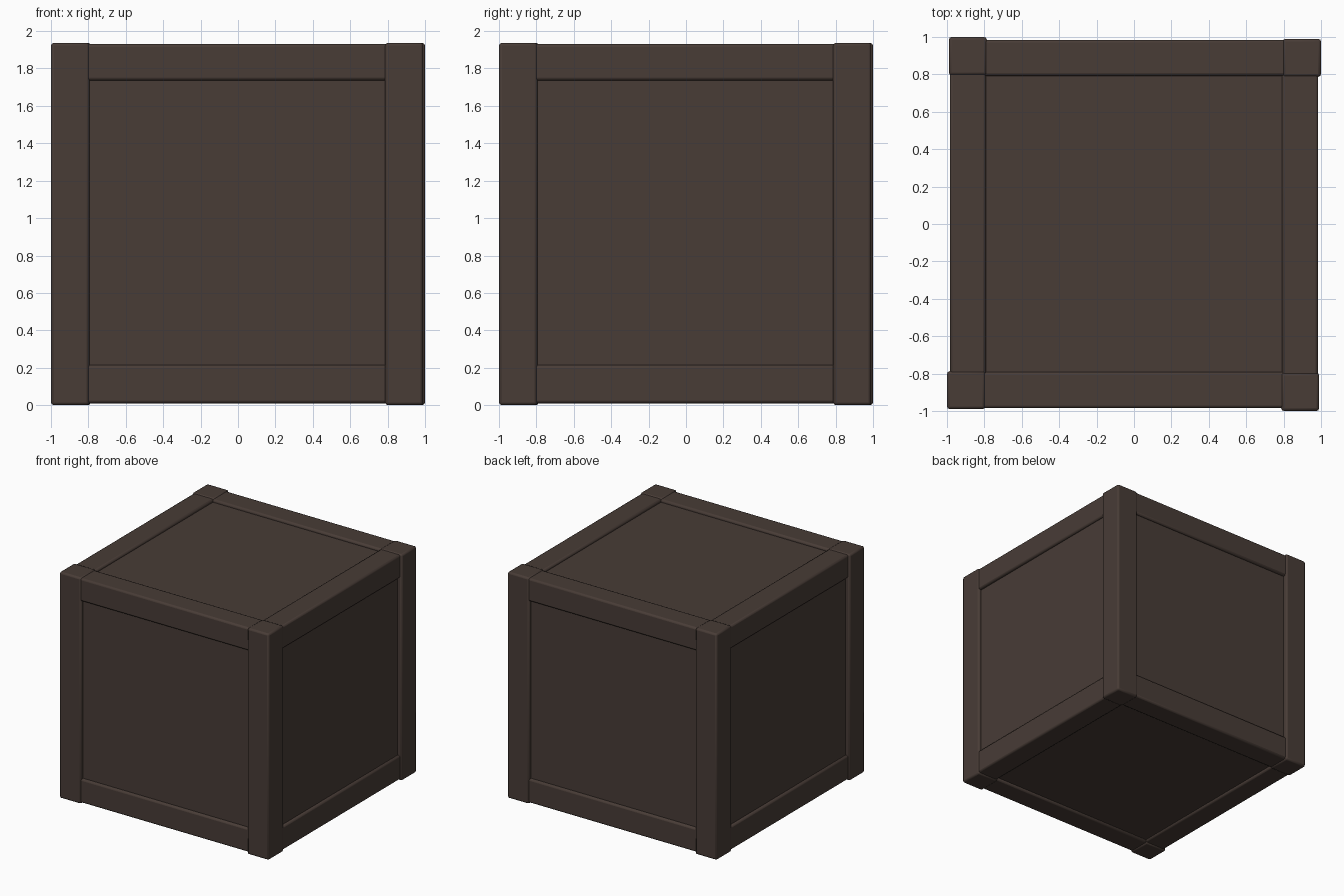
import bpy
import math
from mathutils import Matrix

if "Cube" in bpy.data.objects:
    bpy.data.objects.remove(bpy.data.objects["Cube"])

wood = bpy.data.materials.new("dark_wood")
wood.diffuse_color = (0.065, 0.045, 0.037, 1)
wood.use_nodes = True
wood.node_tree.nodes["Principled BSDF"].inputs["Base Color"].default_value = wood.diffuse_color


def box(name, lo, hi, turn=0, bevel=0.015):
    """Box between two corners, turned about the z axis."""
    bpy.ops.mesh.primitive_cube_add(size=1)
    ob = bpy.context.object
    ob.name = name
    size = [b - a for a, b in zip(lo, hi)]
    mid = [(a + b) / 2 for a, b in zip(lo, hi)]
    ob.data.transform(Matrix.Rotation(turn, 4, 'Z') @ Matrix.Translation(mid)
                      @ Matrix.Diagonal((*size, 1)))
    ob.data.materials.append(wood)
    if bevel:
        mod = ob.modifiers.new("rounded_edges", 'BEVEL')
        mod.width = bevel
        mod.segments = 2
        bpy.ops.object.shade_smooth_by_angle(angle=math.radians(35))
    return ob


# Recessed panels: one inner box shows on all six sides
box("inner_panels", (-0.962, -0.962, 0.03), (0.962, 0.962, 1.908), bevel=0)

# Corner posts and the rails between them, repeated around the crate
for i, side in enumerate(("front", "right", "back", "left")):
    turn = i * math.pi / 2
    box(f"{side}_post", (-1.0, -0.99, 0.0), (-0.795, -0.787, 1.937), turn)
    box(f"{side}_lower_rail", (-0.82, -0.985, 0.01), (0.82, -0.792, 0.214), turn)
    box(f"{side}_upper_rail", (-0.82, -0.985, 1.736), (0.82, -0.792, 1.931), turn)
